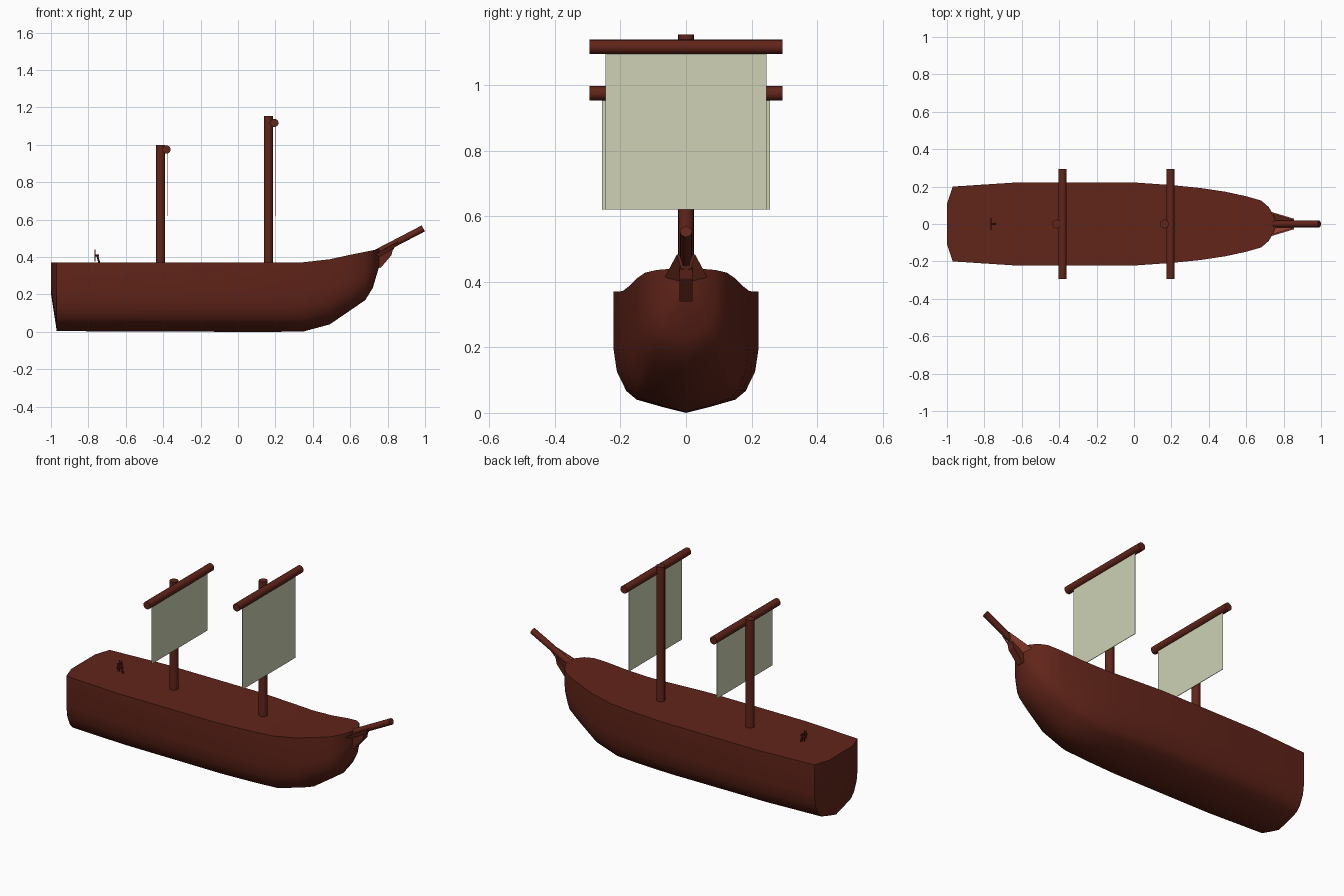
import bpy, bmesh, math
from mathutils import Vector

if "Cube" in bpy.data.objects:
    bpy.data.objects.remove(bpy.data.objects["Cube"])


def material(name, rgb):
    m = bpy.data.materials.new(name)
    m.diffuse_color = (*rgb, 1)
    m.use_nodes = True
    m.node_tree.nodes["Principled BSDF"].inputs["Base Color"].default_value = m.diffuse_color
    return m


WOOD = material("dark_wood", (0.12, 0.018, 0.01))
TRIM = material("light_wood", (0.28, 0.05, 0.025))
CLOTH = material("canvas", (0.62, 0.64, 0.46))


def make(name, bm, mat, smooth=None):
    bmesh.ops.recalc_face_normals(bm, faces=bm.faces)
    me = bpy.data.meshes.new(name)
    bm.to_mesh(me)
    bm.free()
    ob = bpy.data.objects.new(name, me)
    bpy.context.collection.objects.link(ob)
    me.materials.append(mat)
    if smooth:
        bpy.ops.object.select_all(action='DESELECT')
        ob.select_set(True)
        bpy.context.view_layer.objects.active = ob
        bpy.ops.object.shade_smooth_by_angle(angle=math.radians(smooth))
    return ob


def rod(bm, a, b, r, sides=16):
    a, b = Vector(a), Vector(b)
    d = b - a
    mat = d.to_track_quat('Z', 'Y').to_matrix().to_4x4()
    mat.translation = (a + b) / 2
    bmesh.ops.create_cone(bm, cap_ends=True, segments=sides, radius1=r,
                          radius2=r, depth=d.length, matrix=mat)


def spar(name, a, b, r):
    bm = bmesh.new()
    rod(bm, a, b, r)
    return make(name, bm, WOOD, 40)


def plate(name, pts, offset, mat):
    """Solid made by sweeping a polygon along an offset."""
    bm = bmesh.new()
    f = bm.faces.new([bm.verts.new(p) for p in pts])
    ext = bmesh.ops.extrude_face_region(bm, geom=[f], use_keep_orig=True)
    bmesh.ops.translate(bm, vec=offset,
                        verts=[v for v in ext["geom"] if isinstance(v, bmesh.types.BMVert)])
    return make(name, bm, mat)


# Hull: stations (x, half width, keel z, rail z) lofted with one section shape
section = [(0, 0), (.33, .05), (.68, .11), (.82, .18), (.95, .34), (1, .54), (1, 1)]
stations = [(-1, .11, .20, .37), (-.97, .20, .004, .37), (-.63, .222, .002, .37),
            (0, .222, 0, .37), (.2, .208, 0, .37), (.35, .193, .002, .372),
            (.49, .172, .04, .388), (.60, .148, .115, .412), (.68, .125, .17, .428),
            (.72, .09, .235, .436), (.745, .045, .32, .44), (.757, .012, .36, .44)]

bm = bmesh.new()
rings = []
for x, w, z0, z1 in stations:
    half = [(u * w, z0 + v * (z1 - z0)) for u, v in section]
    ring = [(-y, z) for y, z in reversed(half[1:])] + half
    rings.append([bm.verts.new((x, y, z)) for y, z in ring])
for a, b in zip(rings, rings[1:]):
    for i in range(len(a) - 1):
        bm.faces.new((a[i], a[i + 1], b[i + 1], b[i]))
bm.faces.new(rings[0])
bm.faces.new(rings[-1])
make("hull", bm, WOOD, 35)

# Deck closing the hull along the rail
bm = bmesh.new()
edges = [[bm.verts.new((x, s * w, z1)) for s in (-1, 1)] for x, w, z0, z1 in stations]
for a, b in zip(edges, edges[1:]):
    bm.faces.new((a[0], b[0], b[1], a[1]))
deck = make("deck", bm, WOOD, 35)

# Masts, yards and sails
for tag, x, top, yard_z, sail_w in (("aft", -.415, 1.0, .975, .257),
                                    ("fore", .162, 1.155, 1.117, .245)):
    spar(tag + "_mast", (x, 0, .35), (x, 0, top), .024)
    spar(tag + "_yard", (x + .032, -.295, yard_z), (x + .032, .295, yard_z), .022)
    sx = x + .034
    plate(tag + "_sail", [(sx, -sail_w, .62), (sx, sail_w, .62),
                          (sx, sail_w, yard_z), (sx, -sail_w, yard_z)], (.003, 0, 0), CLOTH)

# Bowsprit with stem knee and side brackets
spar("bowsprit", (.70, 0, .402), (.99, 0, .553), .018)
plate("stem_knee", [(.73, -.02, .36), (.76, -.02, .34), (.82, -.02, .41),
                    (.83, -.02, .455), (.74, -.02, .425)], (0, .04, 0), WOOD)
for s, side in ((-1, "right"), (1, "left")):
    plate(side + "_bow_bracket", [(.715, s * .07, .405), (.855, s * .028, .483),
                                  (.83, s * .014, .44), (.75, s * .02, .40)],
          (0, -s * .008, 0), TRIM)

# Steering wheel: octagonal rim, spokes and stand
bm = bmesh.new()
hub = Vector((-.765, 0, .408))
dirs = [Vector((0, math.cos(k * math.pi / 4), math.sin(k * math.pi / 4))) for k in range(8)]
for k, d in enumerate(dirs):
    rod(bm, hub, hub + d * .032, .0025, 6)
    rod(bm, hub + d * .021, hub + dirs[(k + 1) % 8] * .021, .003, 6)
rod(bm, hub - Vector((.004, 0, 0)), hub + Vector((.022, 0, 0)), .005, 8)
rod(bm, hub + Vector((.012, 0, 0)), (-.742, 0, .365), .005, 6)
make("steering_wheel", bm, WOOD)

# Centre the whole model on x
bpy.context.view_layer.update()
obs = list(bpy.context.scene.objects)
xs = [v.co.x for o in obs for v in o.data.vertices]
mid = (min(xs) + max(xs)) / 2
for o in obs:
    o.location.x -= mid
